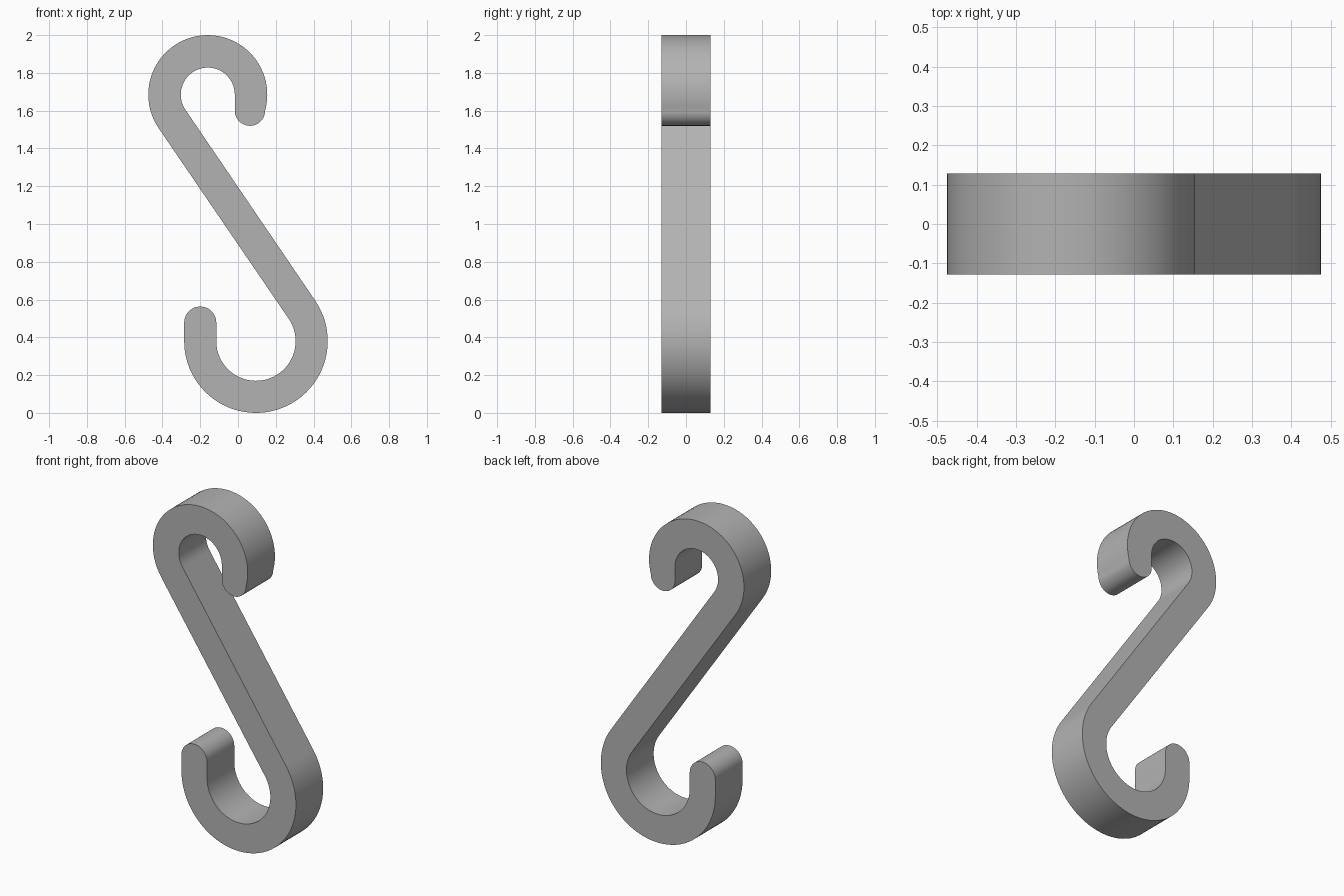
import bpy, bmesh
from math import cos, sin, acos, atan2, hypot, pi, radians

if "Cube" in bpy.data.objects:
    bpy.data.objects.remove(bpy.data.objects["Cube"])

DEPTH = 0.129
TOP, TOP_OUT, TOP_IN = (-0.16, 1.685), 0.315, 0.143
LOW, LOW_OUT, LOW_IN = (0.095, 0.38), 0.38, 0.21

# Plain grey metal
grey = bpy.data.materials.new("plain grey")
grey.use_nodes = True
colour = (0.45, 0.45, 0.45, 1)
grey.diffuse_color = colour
grey.node_tree.nodes["Principled BSDF"].inputs["Base Color"].default_value = colour


def arc(centre, radius, start, end, steps=48):
    """Points along a circular arc in the x-z plane."""
    angles = [start + (end - start) * i / steps for i in range(steps + 1)]
    return [(centre[0] + radius * cos(a), centre[1] + radius * sin(a)) for a in angles]


# Angle of the shank's normal, tangent to both hooks
dx, dz = TOP[0] - LOW[0], TOP[1] - LOW[1]
normal = atan2(dz, dx) - acos((LOW_OUT + TOP_IN) / hypot(dx, dz))

# Rounded tips
tip_z = 1.6
drop = atan2(tip_z - TOP[1], (TOP_OUT**2 - (TOP[1] - tip_z)**2) ** 0.5)
outer_x = TOP[0] + TOP_OUT * cos(drop)
inner_x = TOP[0] + TOP_IN
top_tip = ((outer_x + inner_x) / 2, tip_z)
low_tip = (LOW[0] - (LOW_OUT + LOW_IN) / 2, 0.478)

# One closed outline: upper hook, shank, lower hook
outline = arc(TOP, TOP_OUT, normal + pi, drop)
outline += arc(top_tip, (outer_x - inner_x) / 2, 0, -pi, 24)[1:]
outline += arc(TOP, TOP_IN, 0, normal + pi)
outline += arc(LOW, LOW_OUT, normal, -pi)
outline += arc(low_tip, (LOW_OUT - LOW_IN) / 2, pi, 0, 24)
outline += arc(LOW, LOW_IN, -pi, normal)

# Extrude the outline through the depth
bm = bmesh.new()
front = bm.faces.new([bm.verts.new((x, -DEPTH, z)) for x, z in outline])
result = bmesh.ops.extrude_face_region(bm, geom=[front], use_keep_orig=True)
back = [v for v in result["geom"] if isinstance(v, bmesh.types.BMVert)]
bmesh.ops.translate(bm, verts=back, vec=(0, 2 * DEPTH, 0))
bmesh.ops.recalc_face_normals(bm, faces=bm.faces)
mesh = bpy.data.meshes.new("s_hook")
bm.to_mesh(mesh)
bm.free()
mesh.materials.append(grey)

hook = bpy.data.objects.new("s_hook", mesh)
bpy.context.collection.objects.link(hook)
bpy.ops.object.select_all(action="DESELECT")
hook.select_set(True)
bpy.context.view_layer.objects.active = hook
bpy.ops.object.shade_smooth_by_angle(angle=radians(30))
